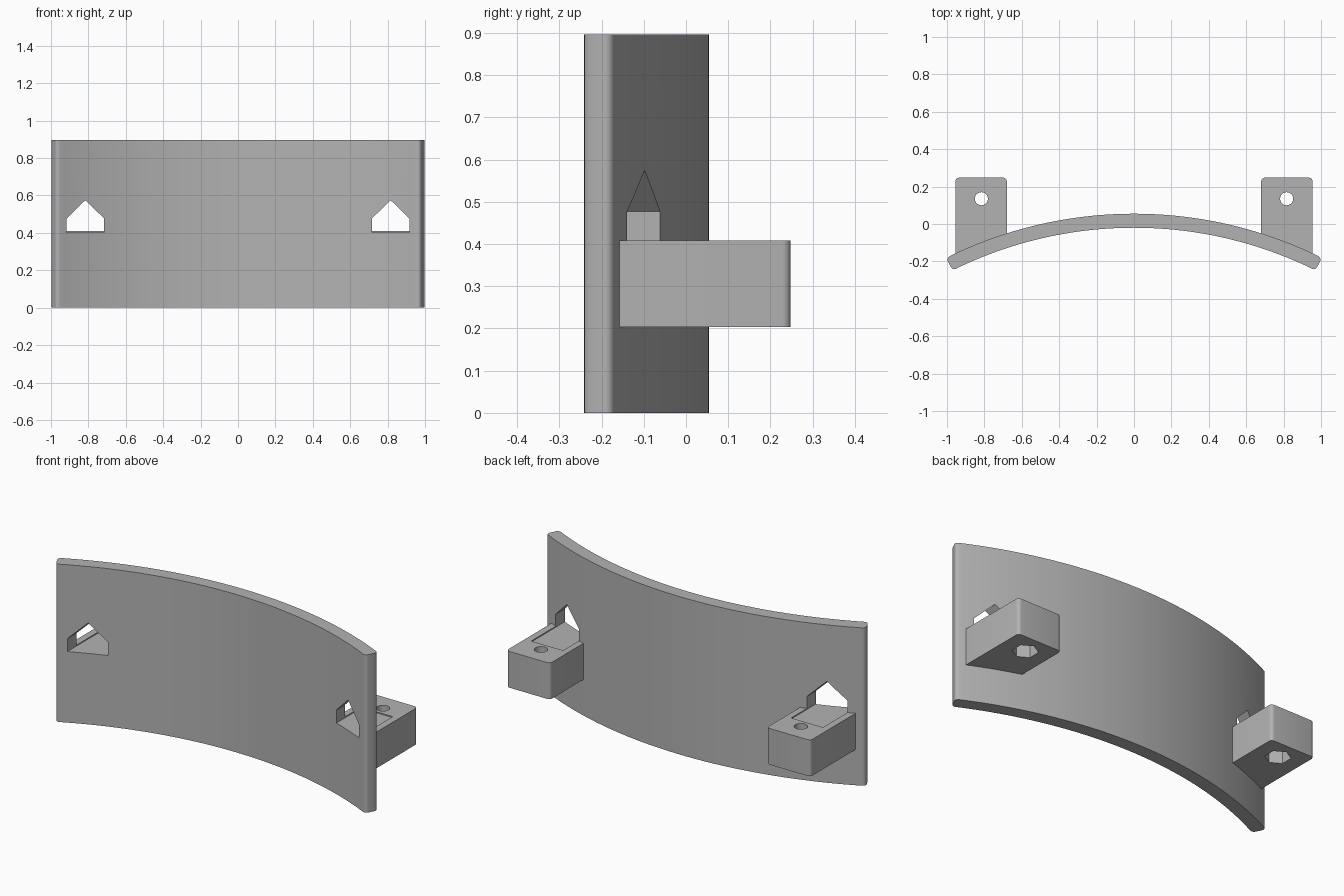
import bpy, bmesh, math
from mathutils import Vector

if "Cube" in bpy.data.objects:
    bpy.data.objects.remove(bpy.data.objects["Cube"])

CY, R_IN, R_OUT, HEIGHT = -2.2, 2.18, 2.255, 0.896
HALF = math.asin(1.0 / 2.246)      # half angle of the curved panel
TAB_X, HOLE_Y = 0.816, 0.135

grey = bpy.data.materials.new("grey")
grey.diffuse_color = (0.45, 0.45, 0.45, 1)
grey.use_nodes = True
grey.node_tree.nodes["Principled BSDF"].inputs["Base Color"].default_value = grey.diffuse_color


def prism(name, pts, depth):
    """Extrude a closed loop of 3D points along the depth vector."""
    bm = bmesh.new()
    face = bm.faces.new([bm.verts.new(p) for p in pts])
    new = bmesh.ops.extrude_face_region(bm, geom=[face])["geom"]
    bmesh.ops.translate(bm, vec=depth,
                        verts=[v for v in new if isinstance(v, bmesh.types.BMVert)])
    bmesh.ops.recalc_face_normals(bm, faces=bm.faces)
    mesh = bpy.data.meshes.new(name)
    bm.to_mesh(mesh)
    bm.free()
    mesh.materials.append(grey)
    obj = bpy.data.objects.new(name, mesh)
    bpy.context.collection.objects.link(obj)
    return obj


def combine(target, other, operation):
    """Apply a boolean and remove the helper."""
    bpy.context.view_layer.objects.active = target
    mod = target.modifiers.new("boolean", 'BOOLEAN')
    mod.operation, mod.solver, mod.object = operation, 'EXACT', other
    bpy.ops.object.modifier_apply(modifier=mod.name)
    bpy.data.objects.remove(other)


def polar(r, a):
    return Vector((r * math.sin(a), CY + r * math.cos(a)))


def fillet(p, a, b, r, n=5):
    """Round a roughly square corner p between neighbours a and b."""
    s, e = p + (a - p).normalized() * r, p + (b - p).normalized() * r
    c = s + e - p
    return [c + (s - c) * math.cos(t) + (e - c) * math.sin(t)
            for t in (math.pi / 2 * i / n for i in range(n + 1))]


def ring(cx, cy, r, n, z, phase=0):
    return [(cx + r * math.cos(phase + math.tau * i / n),
             cy + r * math.sin(phase + math.tau * i / n), z) for i in range(n)]


# Curved panel with rounded ends
N, RND = 48, 0.02
outer = [polar(R_OUT, -HALF + 2 * HALF * i / N) for i in range(N + 1)]
inner = [polar(R_IN, HALF - 2 * HALF * i / N) for i in range(N + 1)]
outline = (fillet(outer[0], inner[-1], outer[1], RND) + outer[1:-1]
           + fillet(outer[-1], outer[-2], inner[0], RND)
           + fillet(inner[0], outer[-1], inner[1], RND) + inner[1:-1]
           + fillet(inner[-1], inner[-2], outer[0], RND))
panel = prism("curved_panel", [(p.x, p.y, 0) for p in outline], (0, 0, HEIGHT))

for s in (-1, 1):
    # Mounting tab with rounded back corners, its front buried in the panel
    x0, x1, yb = 0.68, 0.955, 0.248
    a0, a1 = (math.asin(x / 2.22) for x in (x0, x1))
    front = [polar(2.22, a0 + (a1 - a0) * i / 6) for i in range(7)]
    c1, c0 = Vector((x1, yb)), Vector((x0, yb))
    loop = front + fillet(c1, front[-1], c0, 0.02) + fillet(c0, c1, front[0], 0.02)
    front[0].x, front[-1].x = x0, x1
    tab = prism("mounting_tab", [(s * p.x, p.y, 0.203) for p in loop], (0, 0, 0.206))
    combine(panel, tab, 'UNION')

    # House-shaped slot through the panel, leaving a shallow recess on the tab
    w = 0.1
    slot = [(-w, 0.403), (w, 0.403), (w, 0.477), (0, 0.575), (-w, 0.477)]
    combine(panel, prism("slot_cutter", [(s * TAB_X + x, -0.4, z) for x, z in slot],
                         (0, 0.48, 0)), 'DIFFERENCE')

    # Screw hole and hexagonal nut pocket
    combine(panel, prism("screw_cutter", ring(s * TAB_X, HOLE_Y, 0.035, 32, 0.1),
                         (0, 0, 0.4)), 'DIFFERENCE')
    combine(panel, prism("nut_cutter", ring(s * TAB_X, HOLE_Y, 0.066, 6, 0.1, math.pi / 6),
                         (0, 0, 0.2)), 'DIFFERENCE')

bpy.ops.object.select_all(action='DESELECT')
panel.select_set(True)
bpy.context.view_layer.objects.active = panel
bpy.ops.object.shade_smooth_by_angle(angle=math.radians(30))
